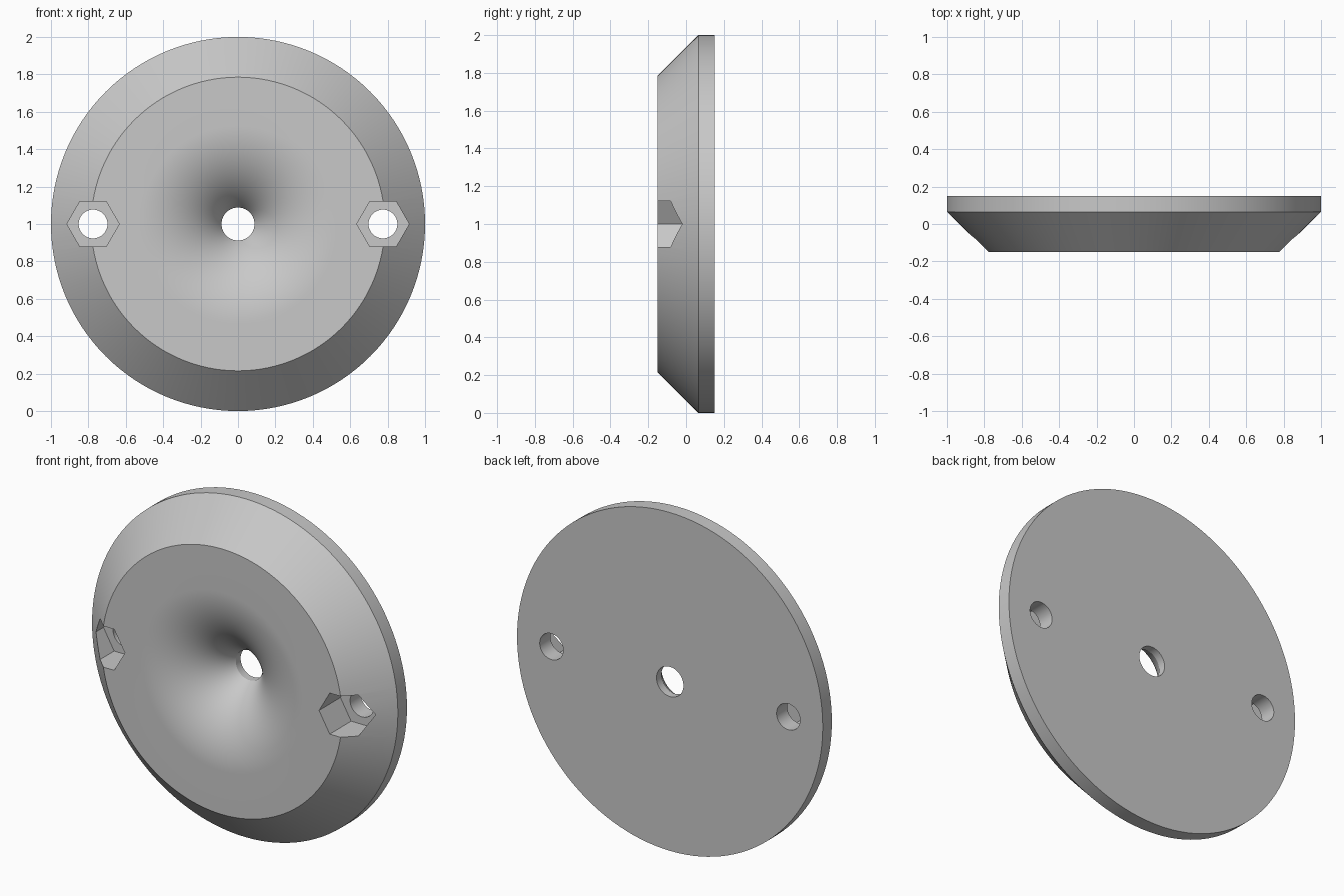
import bpy, bmesh
from math import sin, cos, pi, asin
from mathutils import Vector, Matrix

cube = bpy.data.objects.get("Cube")
if cube:
    bpy.data.objects.remove(cube, do_unlink=True)

FRONT, BACK = -0.15, 0.15
SEGMENTS = 128
HUB = Vector((0, 0, 1))

# Plain grey finish
grey = bpy.data.materials.new("plain_grey")
grey.use_nodes = True
grey.diffuse_color = (0.58, 0.58, 0.58, 1)
grey.node_tree.nodes["Principled BSDF"].inputs["Base Color"].default_value = grey.diffuse_color


def add_object(name, bm):
    bmesh.ops.recalc_face_normals(bm, faces=bm.faces)
    mesh = bpy.data.meshes.new(name)
    bm.to_mesh(mesh)
    bm.free()
    mesh.materials.append(grey)
    obj = bpy.data.objects.new(name, mesh)
    bpy.context.collection.objects.link(obj)
    return obj


def lathe(name, profile):
    """Revolve a closed (radius, y) profile around the hub axis."""
    bm = bmesh.new()
    verts = [bm.verts.new((r, y, HUB.z)) for r, y in profile]
    edges = [bm.edges.new((v, verts[i - 1])) for i, v in enumerate(verts)]
    bmesh.ops.spin(bm, geom=verts + edges, cent=HUB, axis=(0, 1, 0),
                   angle=2 * pi, steps=SEGMENTS, use_merge=True)
    bmesh.ops.remove_doubles(bm, verts=bm.verts, dist=1e-5)
    return add_object(name, bm)


def prism(name, sides, radius, x, y0, y1):
    """Regular prism along y with a corner on its x axis."""
    bm = bmesh.new()
    ring = [bm.verts.new((x + radius * cos(2 * pi * i / sides), y0,
                          HUB.z + radius * sin(2 * pi * i / sides)))
            for i in range(sides)]
    face = bm.faces.new(ring)
    top = bmesh.ops.extrude_face_region(bm, geom=[face], use_keep_orig=True)["geom"]
    bmesh.ops.translate(bm, vec=(0, y1 - y0, 0),
                        verts=[g for g in top if isinstance(g, bmesh.types.BMVert)])
    obj = add_object(name, bm)
    obj.hide_render = True
    return obj


# Disc profile: bevelled rim, flat back, central bore and flared mouth
bore, bore_front, flare_edge = 0.088, 0.105, 0.53
width, depth = flare_edge - bore, bore_front - FRONT
flare_radius = (width ** 2 + depth ** 2) / (2 * depth)
sweep = asin(width / flare_radius)
steps = 28
flare = []
for i in range(steps + 1):
    a = sweep * (1 - i / steps)
    flare.append((flare_edge - flare_radius * sin(a),
                  FRONT + flare_radius * (1 - cos(a))))
disc = lathe("disc_body", flare + [(0.785, FRONT), (1, 0.065), (1, BACK), (bore, BACK)])

# Hexagonal nut pockets and bolt holes on both sides
cutters = []
for side, x in (("left", 0.775), ("right", -0.775)):
    cutters.append(prism(side + "_nut_pocket", 6, 0.14, x, FRONT - 0.1, 0.05))
    cutters.append(prism(side + "_bolt_hole", 48, 0.077, x, FRONT - 0.2, BACK + 0.1))

bpy.ops.object.select_all(action="DESELECT")
disc.select_set(True)
bpy.context.view_layer.objects.active = disc
for cutter in cutters:
    mod = disc.modifiers.new(cutter.name, "BOOLEAN")
    mod.operation = "DIFFERENCE"
    mod.solver = "EXACT"
    mod.object = cutter
    bpy.ops.object.modifier_apply(modifier=mod.name)
    bpy.data.objects.remove(cutter, do_unlink=True)

bpy.ops.object.shade_smooth_by_angle(angle=pi / 7)
